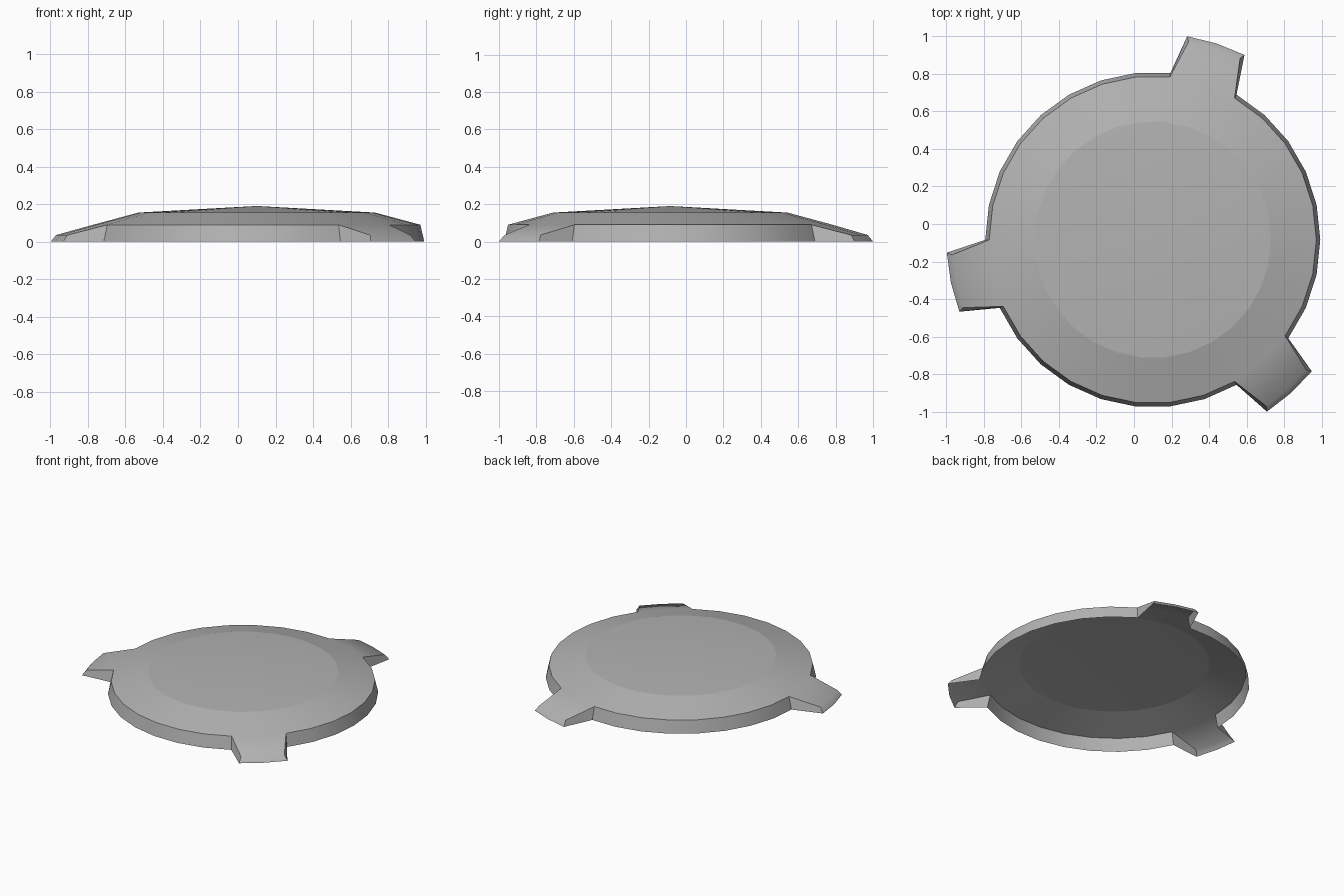
import bpy, bmesh
from math import sin, cos, radians

if "Cube" in bpy.data.objects:
    bpy.data.objects.remove(bpy.data.objects["Cube"])

CX, CY = 0.10, -0.084     # disc centre
SEG = 30                  # sides, 12 degrees each
TABS = (72, 192, 312)     # tab centre angles

bm = bmesh.new()


def vert(r, deg, z):
    a = radians(deg)
    return bm.verts.new((CX + r * cos(a), CY + r * sin(a), z))


def ring(r, z):
    return [vert(r, i * 360 / SEG, z) for i in range(SEG)]


# Shallow domed cap: apex, crown ring, rim ring, bottom edge
apex = bm.verts.new((CX, CY, 0.19))
crown = ring(0.63, 0.155)
rim = ring(0.872, 0.09)
base = ring(0.893, 0.0)

for i in range(SEG):
    j = (i + 1) % SEG
    bm.faces.new((apex, crown[i], crown[j]))
    bm.faces.new((crown[i], rim[i], rim[j], crown[j]))

# Outer wall path, detouring around each tab
top_path, low_path, tips = [], [], []
for i in range(SEG):
    deg = i * 12
    if deg in TABS:
        tip_top = [vert(1.073, deg + k * 7.7, 0.035) for k in (-1, 0, 1)]
        tip_low = [vert(1.10, deg + k * 8.4, 0.0) for k in (-1, 0, 1)]
        # Sloping upper faces of the tab
        for k in (0, 1):
            bm.faces.new((rim[i - 1 + k], tip_top[k], tip_top[k + 1], rim[(i + k) % SEG]))
        top_path += tip_top
        low_path += tip_low
        tips += tip_top
    else:
        top_path.append(rim[i])
        low_path.append(base[i])

# Wall skirt, open underneath
n = len(top_path)
for i in range(n):
    j = (i + 1) % n
    bm.faces.new((low_path[i], low_path[j], top_path[j], top_path[i]))

bmesh.ops.delete(bm, geom=[v for v in bm.verts if not v.link_faces], context='VERTS')
bm.normal_update()

# Smooth around the disc, crisp at crown, rim and tab corners, soft at tab tips
crown_set, tip_set = set(crown), set(tips)
for f in bm.faces:
    f.smooth = True
for e in bm.edges:
    on_crown = all(v in crown_set for v in e.verts)
    on_tip = all(v in tip_set for v in e.verts)
    steep = len(e.link_faces) == 2 and e.calc_face_angle() > radians(30)
    e.smooth = not (on_crown or (steep and not on_tip))

mesh = bpy.data.meshes.new("tabbed_cover")
bm.to_mesh(mesh)
bm.free()
cover = bpy.data.objects.new("tabbed_cover", mesh)
bpy.context.collection.objects.link(cover)

# Dark grey finish
grey = bpy.data.materials.new("dark_grey")
grey.diffuse_color = (0.45, 0.45, 0.45, 1)
grey.use_nodes = True
grey.node_tree.nodes["Principled BSDF"].inputs["Base Color"].default_value = grey.diffuse_color
mesh.materials.append(grey)
